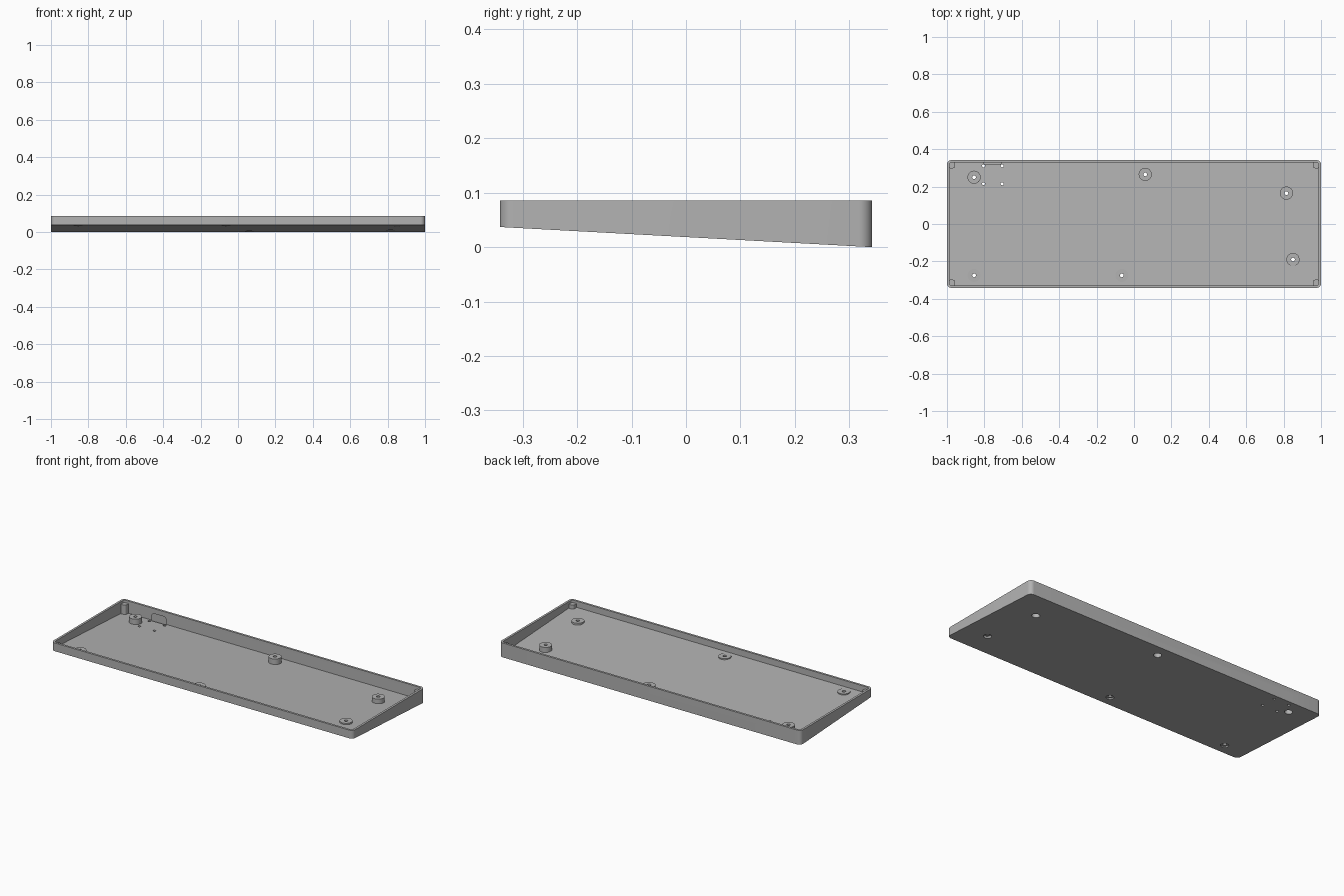
import bpy, bmesh, math

cube = bpy.data.objects.get("Cube")
if cube:
    bpy.data.objects.remove(cube, do_unlink=True)

HALF_X, HALF_Y = 1.0, 0.342
TOP, FRONT_RISE = 0.086, 0.037
WALL, FLOOR = 0.013, 0.0125
STANDOFF_TOP, BORE_TOP = 0.051, 0.041

grey = bpy.data.materials.new("case_grey")
grey.use_nodes = True
colour = (0.45, 0.45, 0.45, 1)
grey.diffuse_color = colour
grey.node_tree.nodes["Principled BSDF"].inputs["Base Color"].default_value = colour


def slope(y):
    """Height of the tilted underside at depth y."""
    return FRONT_RISE * (HALF_Y - y) / (2 * HALF_Y)


def rounded(cx, cy, hx, hy, r, steps=8):
    """Rounded rectangle outline, counter-clockwise."""
    pts = []
    for i, (sx, sy) in enumerate([(1, 1), (-1, 1), (-1, -1), (1, -1)]):
        for k in range(steps + 1):
            a = math.pi / 2 * (i + k / steps)
            pts.append((cx + sx * (hx - r) + r * math.cos(a),
                        cy + sy * (hy - r) + r * math.sin(a)))
    return pts


def circle(cx, cy, r, n=32):
    return [(cx + r * math.cos(2 * math.pi * k / n),
             cy + r * math.sin(2 * math.pi * k / n)) for k in range(n)]


def loft(name, lower, upper):
    """Solid between two matching rings of points."""
    bm = bmesh.new()
    a = [bm.verts.new(p) for p in lower]
    b = [bm.verts.new(p) for p in upper]
    n = len(a)
    bm.faces.new(a[::-1])
    bm.faces.new(b)
    for i in range(n):
        j = (i + 1) % n
        bm.faces.new((a[i], a[j], b[j], b[i]))
    bmesh.ops.recalc_face_normals(bm, faces=bm.faces)
    mesh = bpy.data.meshes.new(name)
    bm.to_mesh(mesh)
    bm.free()
    mesh.materials.append(grey)
    obj = bpy.data.objects.new(name, mesh)
    bpy.context.collection.objects.link(obj)
    return obj


def prism(name, outline, bottom, top):
    """Upright prism whose underside follows the function bottom(y)."""
    return loft(name, [(x, y, bottom(y)) for x, y in outline],
                [(x, y, top) for x, y in outline])


def combine(target, tool, operation):
    tool.hide_render = True
    mod = target.modifiers.new(operation.title(), 'BOOLEAN')
    mod.operation, mod.solver, mod.object = operation, 'EXACT', tool
    bpy.context.view_layer.objects.active = target
    bpy.ops.object.modifier_apply(modifier=mod.name)
    bpy.data.objects.remove(tool, do_unlink=True)


def below(y):
    return slope(y) - 0.05


# Wedge-shaped tray with a tilted floor
tray = prism("case_tray", rounded(0, 0, HALF_X, HALF_Y, 0.025), slope, TOP)
combine(tray, prism("cavity", rounded(0, 0, HALF_X - WALL, HALF_Y - WALL, 0.012),
                    lambda y: slope(y) + FLOOR, 0.2), 'DIFFERENCE')

# Corner posts below the rim
for sx in (-1, 1):
    for sy in (-1, 1):
        post = rounded(sx * (HALF_X - 0.025), sy * (HALF_Y - 0.025), 0.019, 0.019, 0.012)
        combine(tray, prism("corner_post", post, lambda y: slope(y) + 0.006, 0.071), 'UNION')

# Standoffs with a counterbore underneath and a screw hole
standoffs = [(-0.855, 0.25), (0.06, 0.265), (0.815, 0.165),
             (0.85, -0.19), (-0.855, -0.275), (-0.065, -0.275)]
for x, y in standoffs:
    combine(tray, prism("standoff", circle(x, y, 0.035),
                        lambda v: slope(v) + 0.006, STANDOFF_TOP), 'UNION')
    combine(tray, prism("counterbore", circle(x, y, 0.022), below, BORE_TOP), 'DIFFERENCE')
    combine(tray, prism("screw_hole", circle(x, y, 0.01, 20), below, 0.2), 'DIFFERENCE')

# Four small mounting holes in the floor
for x in (-0.805, -0.705):
    for y in (0.215, 0.311):
        combine(tray, prism("mount_hole", circle(x, y, 0.008, 16), below, 0.07), 'DIFFERENCE')

# Cable opening through the back wall, rounded at the top
port = [(x, max(z, 0.009)) for x, z in rounded(-0.755, 0.025, 0.047, 0.031, 0.016)]
port = [p for i, p in enumerate(port) if p[1] > 0.0091]
port += [(-0.802, 0.009), (-0.708, 0.009)]
combine(tray, loft("cable_opening", [(x, HALF_Y - 0.02, z) for x, z in port],
                   [(x, HALF_Y + 0.02, z) for x, z in port]), 'DIFFERENCE')

# Smooth the rounded corners and cylinders, keep edges crisp
bpy.ops.object.select_all(action='DESELECT')
tray.select_set(True)
bpy.context.view_layer.objects.active = tray
bpy.ops.object.shade_smooth_by_angle(angle=math.radians(30))
